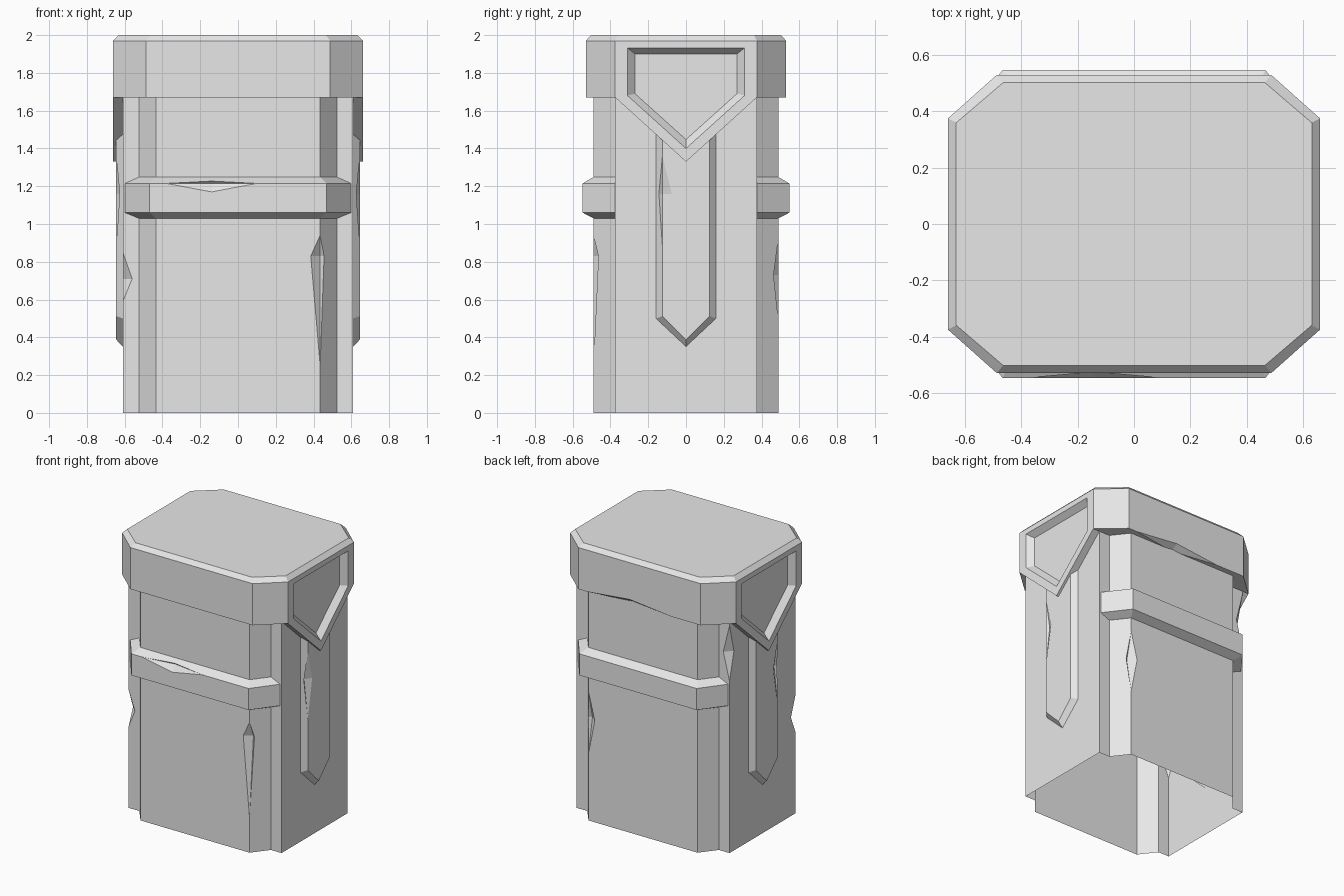
import bpy
import bmesh
from mathutils import Vector

cube = bpy.data.objects.get("Cube")
if cube:
    bpy.data.objects.remove(cube, do_unlink=True)

stone = bpy.data.materials.new("grey_stone")
stone.use_nodes = True
stone.diffuse_color = (0.8, 0.8, 0.8, 1)
stone.node_tree.nodes["Principled BSDF"].inputs["Base Color"].default_value = (0.8, 0.8, 0.8, 1)


def loft(name, rings):
    """Closed solid running through matching rings of points."""
    bm = bmesh.new()
    loops = [[bm.verts.new(p) for p in ring] for ring in rings]
    n = len(loops[0])
    for a, b in zip(loops, loops[1:]):
        for i in range(n):
            j = (i + 1) % n
            bm.faces.new((a[i], a[j], b[j], b[i]))
    bm.faces.new(loops[0])
    bm.faces.new(loops[-1])
    bmesh.ops.recalc_face_normals(bm, faces=bm.faces)
    mesh = bpy.data.meshes.new(name)
    bm.to_mesh(mesh)
    bm.free()
    mesh.materials.append(stone)
    obj = bpy.data.objects.new(name, mesh)
    bpy.context.collection.objects.link(obj)
    return obj


def outline(quarter, z):
    """Mirror a front-to-side quarter profile into a full level ring."""
    back = [(x, -y) for x, y in reversed(quarter)]
    half = quarter + back
    return [(x, y, z) for x, y in half + [(-x, y) for x, y in reversed(half)]]


def side_ring(points, x):
    return [(x, y, z) for y, z in points]


def chip(centre, rx, ry, up, down):
    """Pointed cutter that breaks a shard off an edge."""
    bm = bmesh.new()
    offsets = [(rx, 0, 0), (-rx, 0, 0), (0, ry, 0), (0, -ry, 0), (0, 0, up), (0, 0, -down)]
    bmesh.ops.convex_hull(bm, input=[bm.verts.new(Vector(centre) + Vector(o)) for o in offsets])
    bmesh.ops.recalc_face_normals(bm, faces=bm.faces)
    mesh = bpy.data.meshes.new("chip_cutter")
    bm.to_mesh(mesh)
    bm.free()
    mesh.materials.append(stone)
    obj = bpy.data.objects.new("chip_cutter", mesh)
    bpy.context.collection.objects.link(obj)
    obj.hide_render = True
    return obj


def combine(obj, others, operation="DIFFERENCE"):
    """Bake booleans into obj and discard the helpers."""
    for other in others:
        mod = obj.modifiers.new("cut", "BOOLEAN")
        mod.operation = operation
        mod.solver = "EXACT"
        mod.object = other
    bpy.context.view_layer.update()
    graph = bpy.context.evaluated_depsgraph_get()
    baked = bpy.data.meshes.new_from_object(obj.evaluated_get(graph))
    obj.modifiers.clear()
    obj.data = baked
    for other in others:
        bpy.data.objects.remove(other, do_unlink=True)


def drop_faces(obj, rule):
    bm = bmesh.new()
    bm.from_mesh(obj.data)
    doomed = [f for f in bm.faces if rule(f)]
    bmesh.ops.delete(bm, geom=doomed, context="FACES")
    bm.to_mesh(obj.data)
    bm.free()


# Hollow shaft with stepped, chamfered corners
corner = [(0.435, -0.49), (0.525, -0.375)]
shaft = corner + [(0.61, -0.375)]
body = loft("pillar_shaft", [outline(shaft, 0), outline(shaft, 1.68)])
combine(body, [
    chip((0.435, -0.49, 0.83), 0.05, 0.045, 0.11, 0.58),
    chip((-0.61, -0.375, 0.71), 0.05, 0.05, 0.14, 0.12),
    chip((0.435, 0.49, 0.73), 0.05, 0.045, 0.2, 0.25),
    chip((-0.61, 0.375, 1.44), 0.05, 0.05, 0.2, 0.2),
])
drop_faces(body, lambda f: abs(f.normal.z) > 0.99)

# Bevelled band across the front and back
rim = [(0.468, -0.547), (0.598, -0.375)]
band = loft("pillar_band", [outline(corner, 1.03), outline(rim, 1.06),
                            outline(rim, 1.215), outline(corner, 1.248)])
combine(band, [chip((-0.14, -0.547, 1.215), 0.24, 0.035, 0.03, 0.045)])
drop_faces(band, lambda f: abs(f.calc_center_median().y) < 0.1)

# Cap with a bevelled top
wide = [(0.488, -0.53), (0.662, -0.375)]
narrow = [(0.465, -0.503), (0.632, -0.36)]
cap = loft("pillar_cap", [outline(wide, 1.67), outline(wide, 1.97), outline(narrow, 2)])

# Pointed flaps and sunken shield panels on both sides of the cap
flap = [(-0.375, 1.8), (0.375, 1.8), (0.375, 1.67), (0, 1.33), (-0.375, 1.67)]
mouth = [(-0.31, 1.932), (0.31, 1.932), (0.31, 1.68), (0, 1.40), (-0.31, 1.68)]
floor = [(-0.27, 1.9), (0.27, 1.9), (0.27, 1.69), (0, 1.447), (-0.27, 1.69)]
combine(cap, [loft("flap", [side_ring(flap, s * 0.605), side_ring(flap, s * 0.662)])
              for s in (1, -1)], "UNION")
cutters = []
for s in (1, -1):
    # Carry the slope a little past the surface for a clean cut
    over = [(a + (a - b) * 0.25, c + (c - d) * 0.25)
            for (a, c), (b, d) in zip(mouth, floor)]
    cutters.append(loft("panel_cutter", [side_ring(floor, s * 0.622),
                                         side_ring(over, s * 0.672)]))
cutters.append(chip((0.08, 0.53, 1.67), 0.34, 0.05, 0.035, 0.035))
combine(cap, cutters)

# Raised pointed strips below the flaps
base = [(-0.16, 1.48), (-0.16, 0.5), (0, 0.35), (0.16, 0.5), (0.16, 1.48), (0, 1.335)]
face = [(-0.125, 1.45), (-0.125, 0.512), (0, 0.388), (0.125, 0.512), (0.125, 1.45), (0, 1.335)]
for label, s in (("left", 1), ("right", -1)):
    strip = loft(label + "_strip", [side_ring(base, s * 0.609), side_ring(face, s * 0.645)])
    combine(strip, [chip((s * 0.645, -0.125, 1.16), 0.03, 0.05, 0.2, 0.28)])
    drop_faces(strip, lambda f: abs(f.calc_center_median().x) < 0.61)
